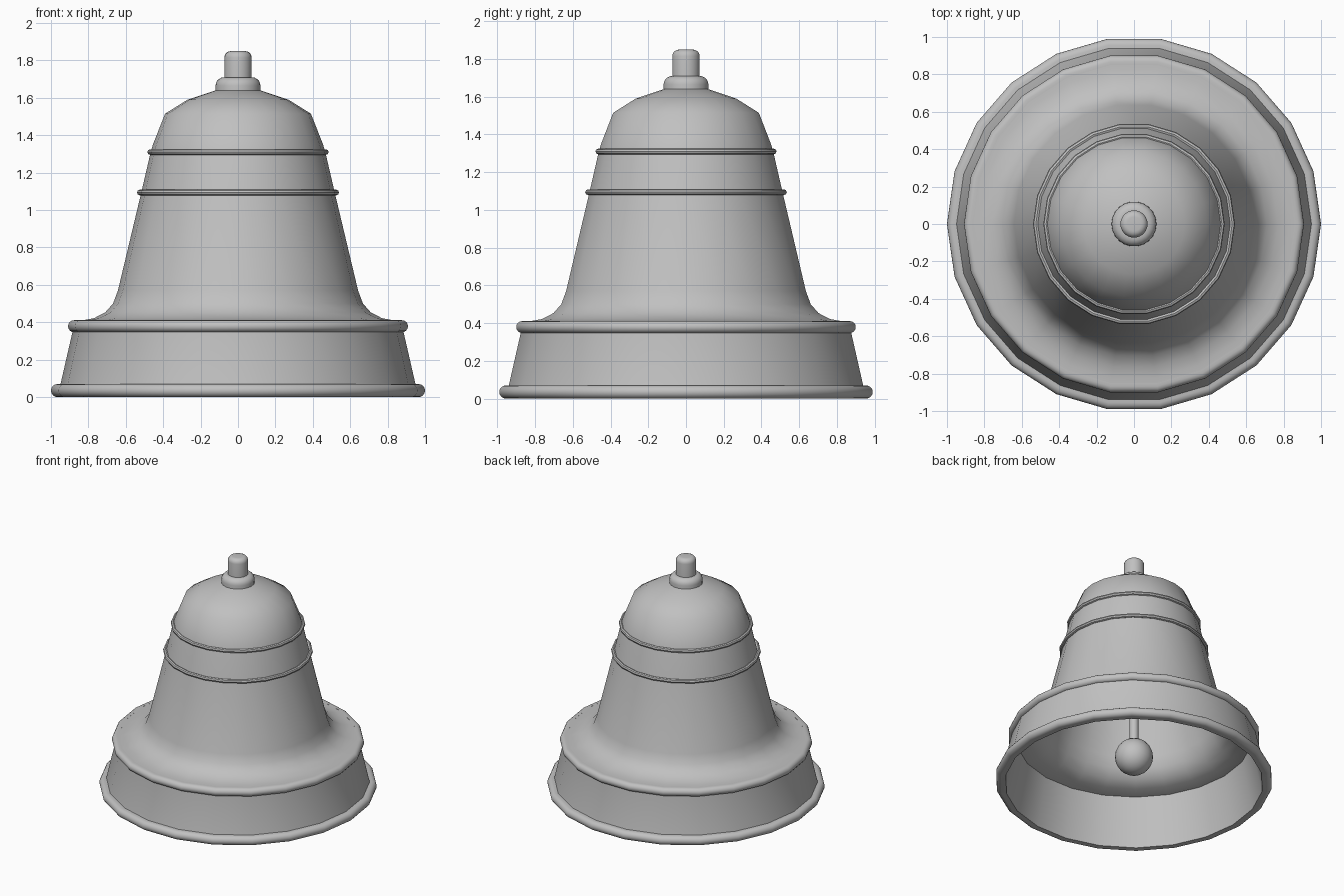
import bpy, bmesh, math

cube = bpy.data.objects.get("Cube")
if cube:
    bpy.data.objects.remove(cube, do_unlink=True)

SIDES = 22

metal = bpy.data.materials.new("grey_metal")
metal.use_nodes = True
GREY = (0.53, 0.53, 0.53, 1)
metal.diffuse_color = GREY
metal.node_tree.nodes["Principled BSDF"].inputs["Base Color"].default_value = GREY


def finish(obj, angle=40):
    obj.data.materials.append(metal)
    bpy.ops.object.select_all(action="DESELECT")
    obj.select_set(True)
    bpy.context.view_layer.objects.active = obj
    bpy.ops.object.shade_smooth_by_angle(angle=math.radians(angle))


def lathe(name, profile, closed=False, sides=SIDES):
    """Turn a (radius, height) profile around the z axis."""
    bm = bmesh.new()
    verts = [bm.verts.new((r, 0, z)) for r, z in profile]
    edges = [bm.edges.new(pair) for pair in zip(verts, verts[1:])]
    if closed:
        edges.append(bm.edges.new((verts[-1], verts[0])))
    bmesh.ops.spin(bm, geom=verts + edges, cent=(0, 0, 0), axis=(0, 0, 1),
                   angle=math.tau, steps=sides)
    bmesh.ops.remove_doubles(bm, verts=bm.verts[:], dist=1e-4)
    bmesh.ops.recalc_face_normals(bm, faces=bm.faces[:])
    mesh = bpy.data.meshes.new(name)
    bm.to_mesh(mesh)
    bm.free()
    obj = bpy.data.objects.new(name, mesh)
    bpy.context.collection.objects.link(obj)
    finish(obj)
    return obj


def arc(cx, cz, radius, start, end, steps):
    """Points of an arc in the profile plane, angles in degrees."""
    angles = [math.radians(start + (end - start) * i / steps) for i in range(steps + 1)]
    return [(cx + radius * math.cos(a), cz + radius * math.sin(a)) for a in angles]


def bead(name, inner, outer, bottom, top):
    """Moulding with a half-round outer edge."""
    half = (top - bottom) / 2
    edge = arc(outer - half, bottom + half, half, -90, 90, 8)
    lathe(name, [(inner, bottom)] + edge + [(inner, top)], closed=True)


# Hollow bell body: outer skin from the crown down, then inner skin back up
outer = [(0, 1.65), (0.12, 1.64), (0.27, 1.59), (0.39, 1.515), (0.455, 1.35),
         (0.467, 1.31), (0.518, 1.09), (0.642, 0.57), (0.668, 0.50), (0.71, 0.453),
         (0.77, 0.422), (0.83, 0.411), (0.88, 0.41), (0.88, 0.37), (0.965, 0)]
inner = [(0.93, 0), (0.85, 0.375), (0.76, 0.39), (0.69, 0.425), (0.64, 0.49),
         (0.612, 0.57), (0.487, 1.09), (0.425, 1.34), (0.365, 1.49),
         (0.255, 1.56), (0.12, 1.61), (0, 1.62)]
lathe("bell_body", outer + inner)

# Heavy mouldings around the mouth and the shoulder
bead("mouth_rim", 0.93, 1.0, 0, 0.07)
bead("shoulder_rim", 0.86, 0.909, 0.347, 0.411)

# Thin rings around the waist
for name, radius, height in (("upper_ring", 0.47, 1.31), ("lower_ring", 0.525, 1.094)):
    lathe(name, arc(radius, height, 0.015, 0, 315, 7), closed=True)

# Crown collar and hanging knob
lathe("crown_collar", [(0, 1.62), (0.12, 1.62)] + arc(0.075, 1.665, 0.045, 0, 90, 5) + [(0, 1.71)])
lathe("crown_knob", [(0, 1.69), (0.073, 1.69)] + arc(0.038, 1.815, 0.035, 0, 90, 5) + [(0, 1.85)])

# Clapper hanging inside
lathe("clapper_rod", [(0, 0.25), (0.033, 0.25), (0.033, 1.62), (0, 1.62)], sides=16)
ball = arc(0, 0.22, 0.137, -90, 90, 12)
lathe("clapper_ball", ball)
